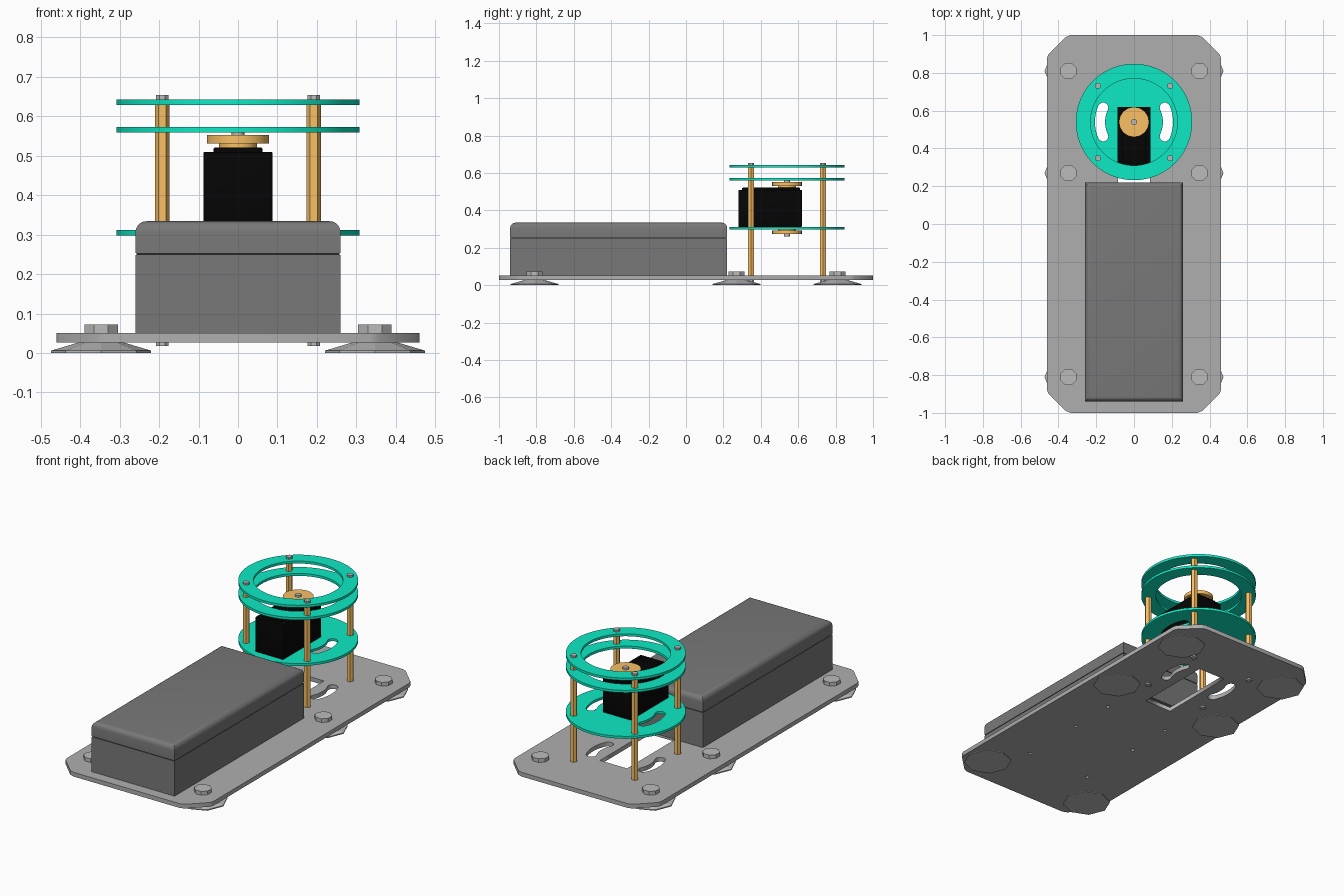
import bpy, bmesh, math
from math import sin, cos, pi, radians

if "Cube" in bpy.data.objects:
    bpy.data.objects.remove(bpy.data.objects["Cube"])

CY = 0.54  # centre of the round motor tower


def material(name, rgb):
    m = bpy.data.materials.new(name)
    m.diffuse_color = (*rgb, 1)
    m.use_nodes = True
    m.node_tree.nodes["Principled BSDF"].inputs["Base Color"].default_value = m.diffuse_color
    return m


GREEN = material("green", (0.004, 0.82, 0.55))
BRASS = material("brass", (0.95, 0.53, 0.13))
BLACK = material("black", (0.0015, 0.0015, 0.0015))
PLATE = material("plate_grey", (0.43, 0.43, 0.43))
CASE = material("case_grey", (0.19, 0.19, 0.19))
SEAM = material("seam_grey", (0.02, 0.02, 0.02))
STEEL = material("steel_grey", (0.5, 0.5, 0.5))


def finish(ob, mat=None, smooth=False):
    if mat:
        ob.data.materials.append(mat)
    if smooth:
        bpy.ops.object.select_all(action='DESELECT')
        ob.select_set(True)
        bpy.context.view_layer.objects.active = ob
        bpy.ops.object.shade_smooth_by_angle(angle=radians(30))
    return ob


def circle(x, y, r, n=64):
    return [(x + r * cos(2 * pi * i / n), y + r * sin(2 * pi * i / n)) for i in range(n)]


def rect(x0, x1, y0, y1):
    return [(x0, y0), (x1, y0), (x1, y1), (x0, y1)]


def arc_slot(side, r=0.18, w=0.027, half=25):
    """Curved slot with round ends, concentric with the tower."""
    a = radians(half)
    pts = [((r + w) * cos(t), (r + w) * sin(t)) for t in (-a + 2 * a * i / 10 for i in range(11))]
    for s in (1, -1):
        ex, ey = r * cos(a), s * r * sin(a)
        start = a if s > 0 else pi - a
        pts += [(ex + w * cos(start + pi * i / 8), ey + w * sin(start + pi * i / 8)) for i in range(1, 8)]
        if s > 0:
            pts += [((r - w) * cos(t), (r - w) * sin(t)) for t in (a - 2 * a * i / 10 for i in range(11))]
    return [(side * x, CY + y) for x, y in pts]


def sheet(name, loops, z0, z1, mat=None, smooth=False):
    """Flat sheet: first loop is the outline, the others are holes."""
    cu = bpy.data.curves.new(name, 'CURVE')
    cu.dimensions = '2D'
    cu.fill_mode = 'BOTH'
    cu.extrude = (z1 - z0) / 2
    for loop in loops:
        sp = cu.splines.new('POLY')
        sp.points.add(len(loop) - 1)
        for p, (x, y) in zip(sp.points, loop):
            p.co = (x, y, 0, 1)
        sp.use_cyclic_u = True
    tmp = bpy.data.objects.new(name + "_curve", cu)
    bpy.context.collection.objects.link(tmp)
    me = bpy.data.meshes.new_from_object(tmp.evaluated_get(bpy.context.evaluated_depsgraph_get()))
    bpy.data.objects.remove(tmp)
    me.materials.clear()
    bm = bmesh.new()
    bm.from_mesh(me)
    bmesh.ops.remove_doubles(bm, verts=bm.verts, dist=1e-5)
    bmesh.ops.recalc_face_normals(bm, faces=bm.faces)
    bm.to_mesh(me)
    bm.free()
    ob = bpy.data.objects.new(name, me)
    ob.location.z = (z0 + z1) / 2
    bpy.context.collection.objects.link(ob)
    return finish(ob, mat, smooth)


def turned(name, x, y, profile, n, mat=None, turn=0, smooth=False):
    """Solid of stacked rings from (radius, z) pairs, with n sides."""
    bm = bmesh.new()
    rings = [[bm.verts.new((x + r * cos(turn + 2 * pi * i / n), y + r * sin(turn + 2 * pi * i / n), z))
              for i in range(n)] for r, z in profile]
    for a, b in zip(rings, rings[1:]):
        for i in range(n):
            j = (i + 1) % n
            bm.faces.new((a[i], a[j], b[j], b[i]))
    bm.faces.new(rings[0][::-1])
    bm.faces.new(rings[-1])
    me = bpy.data.meshes.new(name)
    bm.to_mesh(me)
    bm.free()
    ob = bpy.data.objects.new(name, me)
    bpy.context.collection.objects.link(ob)
    return finish(ob, mat, smooth)


def box(name, x0, x1, y0, y1, z0, z1, mat=None, bevel=0, segs=5, top_only=False):
    bm = bmesh.new()
    bmesh.ops.create_cube(bm, size=1)
    for v in bm.verts:
        v.co = ((x0, x1)[v.co.x > 0], (y0, y1)[v.co.y > 0], (z0, z1)[v.co.z > 0])
    if bevel:
        edges = [e for e in bm.edges if not top_only or all(v.co.z > (z0 + z1) / 2 for v in e.verts)]
        bmesh.ops.bevel(bm, geom=edges, offset=bevel, segments=segs, profile=0.5, affect='EDGES')
    me = bpy.data.meshes.new(name)
    bm.to_mesh(me)
    bm.free()
    ob = bpy.data.objects.new(name, me)
    bpy.context.collection.objects.link(ob)
    return finish(ob, mat, bevel > 0)


# Base plate with chamfered corners, cable window, slots and screw holes
quarter = [(0.46, 0.88), (0.452, 0.9), (0.36, 0.99), (0.335, 1.0)]
outline = quarter + [(-x, y) for x, y in quarter[::-1]]
outline += [(-x, -y) for x, y in outline]
holes = [rect(-0.085, 0.085, 0.2, 0.65), arc_slot(1), arc_slot(-1)]
holes += [circle(s * 0.2, y, 0.01, 12) for s in (-1, 1) for y in (0.02, -0.25, -0.63)]
sheet("base_plate", [outline] + holes, 0.027, 0.051, PLATE)

# Suction feet with bolts
for s in (-1, 1):
    for y in (0.81, 0.27, -0.81):
        turned("suction_foot", s * 0.347, y, [(0.127, 0), (0.127, 0.006), (0.1, 0.014), (0.05, 0.029)], 8, STEEL)
        turned("foot_bolt", s * 0.347, y, [(0.046, 0.05), (0.046, 0.072)], 8, STEEL, turn=pi / 8)

# Battery case: body, dark recessed seam, rounded lid
box("case_body", -0.26, 0.26, -0.94, 0.22, 0.05, 0.249, CASE)
box("case_seam", -0.257, 0.257, -0.937, 0.217, 0.245, 0.258, SEAM)
box("case_lid", -0.26, 0.26, -0.94, 0.22, 0.254, 0.334, CASE, bevel=0.028, top_only=True)

# Round tower plates
disc = circle(0, CY, 0.308, 96)
sheet("tower_floor", [disc, arc_slot(1), arc_slot(-1)], 0.298, 0.312, GREEN, True)
for z in (0.559, 0.629):
    sheet("tower_ring", [disc, circle(0, CY, 0.23, 96)], z, z + 0.014, GREEN, True)

# Standoffs with end screws
for sx in (-1, 1):
    for sy in (-1, 1):
        x, y = sx * 0.192, CY + sy * 0.192
        turned("standoff", x, y, [(0.0185, 0.05), (0.0185, 0.63)], 6, BRASS)
        turned("top_screw", x, y, [(0.017, 0.641), (0.017, 0.654)], 8, STEEL, turn=pi / 8)
        turned("bottom_screw", x, y, [(0.017, 0.018), (0.017, 0.03)], 8, STEEL, turn=pi / 8)

# Servo motor
box("servo_body", -0.088, 0.088, 0.28, 0.62, 0.311, 0.51, BLACK, bevel=0.005, segs=2)
box("servo_cap", -0.062, 0.062, 0.3, 0.61, 0.505, 0.521, BLACK, bevel=0.004, segs=2)

# Output horns above and below, with centre screws
turned("upper_horn", 0, CY, [(0.048, 0.519), (0.048, 0.531), (0.079, 0.531), (0.079, 0.552)], 48, BRASS, smooth=True)
turned("upper_horn_screw", 0, CY, [(0.016, 0.55), (0.016, 0.562)], 16, STEEL, smooth=True)
turned("lower_horn", 0, CY, [(0.079, 0.273), (0.079, 0.292), (0.048, 0.292), (0.048, 0.3)], 48, BRASS, smooth=True)
turned("lower_horn_screw", 0, CY, [(0.016, 0.259), (0.016, 0.276)], 16, STEEL, smooth=True)
